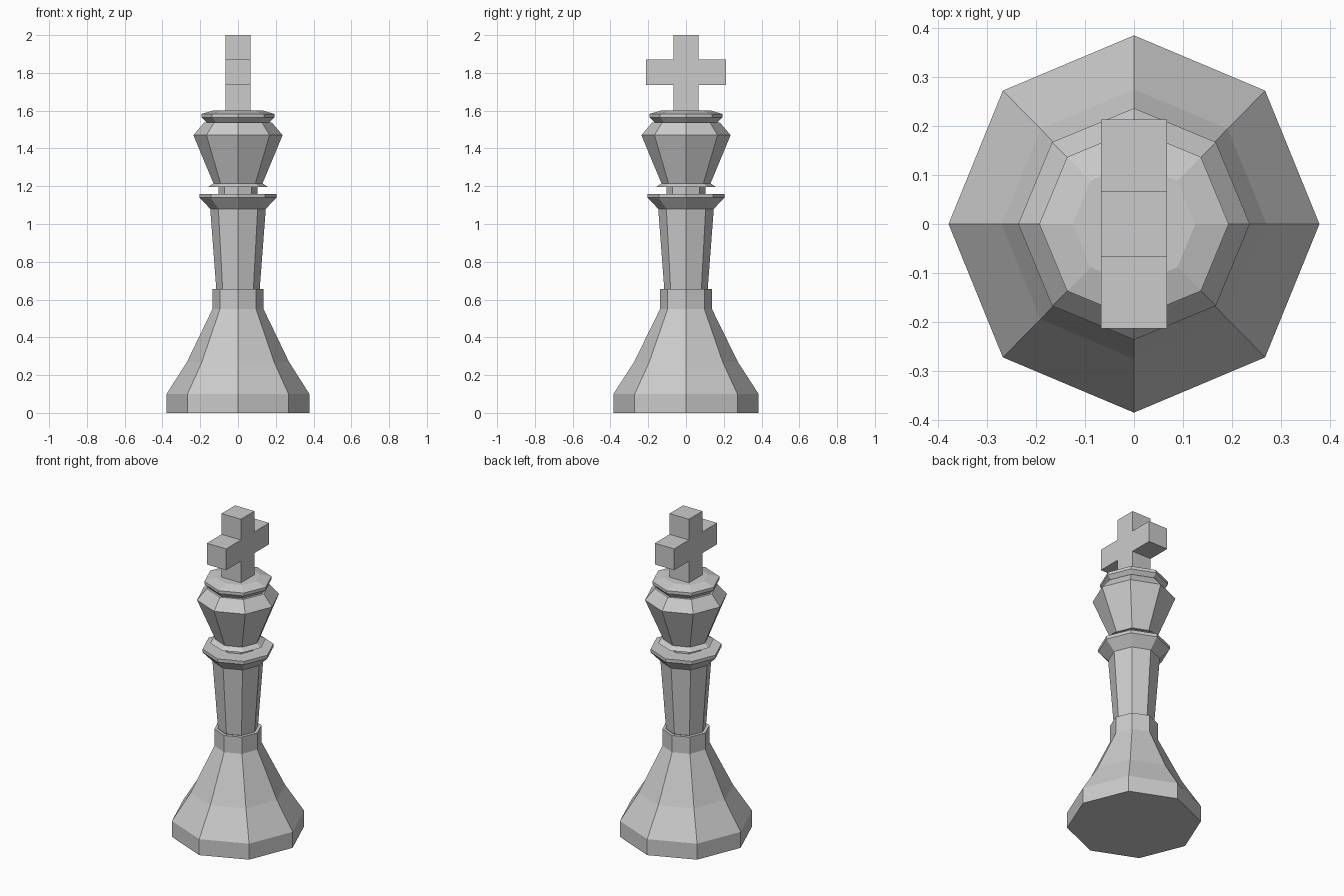
import bpy
from math import cos, sin, tau

if "Cube" in bpy.data.objects:
    bpy.data.objects.remove(bpy.data.objects["Cube"])

SIDES = 8


def make_object(name, verts, faces):
    mesh = bpy.data.meshes.new(name)
    mesh.from_pydata(verts, [], faces)
    mesh.update()
    obj = bpy.data.objects.new(name, mesh)
    bpy.context.collection.objects.link(obj)
    return obj


def lathe(name, profile, cap_bottom=False, cap_top=False, y_scale=1.0):
    """Eight-sided turned part from (radius, z) points, listed bottom to top."""
    verts = [(r * cos(tau * i / SIDES), r * sin(tau * i / SIDES) * y_scale, z)
             for r, z in profile for i in range(SIDES)]
    faces = []
    for k in range(len(profile) - 1):
        a, b = k * SIDES, (k + 1) * SIDES
        for i in range(SIDES):
            j = (i + 1) % SIDES
            faces.append((a + i, a + j, b + j, b + i))
    if cap_bottom:
        faces.append(tuple(reversed(range(SIDES))))
    if cap_top:
        faces.append(tuple(range(len(verts) - SIDES, len(verts))))
    return make_object(name, verts, faces)


# Flared base with its straight upper band and inward ledge
lathe("base", [(0.378, 0), (0.378, 0.10), (0.27, 0.27), (0.135, 0.55),
               (0.135, 0.655), (0.115, 0.655)], cap_bottom=True, y_scale=1.017)

# Tapered shaft
lathe("shaft", [(0.115, 0.655), (0.147, 1.08)])

# Wide collar
lathe("collar", [(0.147, 1.08), (0.204, 1.14), (0.204, 1.16), (0.102, 1.16)])

# Narrow neck and thin ring
lathe("neck_ring", [(0.102, 1.16), (0.102, 1.195), (0.16, 1.195), (0.13, 1.215)])

# Flared head
lathe("head", [(0.13, 1.215), (0.236, 1.47), (0.18, 1.537), (0.165, 1.537)])

# Crown rim with a shallow raised top
lathe("crown_rim", [(0.165, 1.537), (0.193, 1.565), (0.193, 1.583),
                    (0.125, 1.602)], cap_top=True)

# Cross: one outline in the y-z plane given thickness along x
w, arm = 0.067, 0.213
z_low, z_arm, z_arm_top, z_top = 1.595, 1.737, 1.87, 2.0
right = [(w, z_low), (w, z_arm), (arm, z_arm), (arm, z_arm_top),
         (w, z_arm_top), (w, z_top)]
outline = right + [(-y, z) for y, z in reversed(right)]
n = len(outline)
verts = [(x, y, z) for x in (w, -w) for y, z in outline]
faces = [tuple(range(n)), tuple(reversed(range(n, 2 * n)))]
faces += [(i, i + n, (i + 1) % n + n, (i + 1) % n) for i in range(n)]
make_object("cross", verts, faces)
